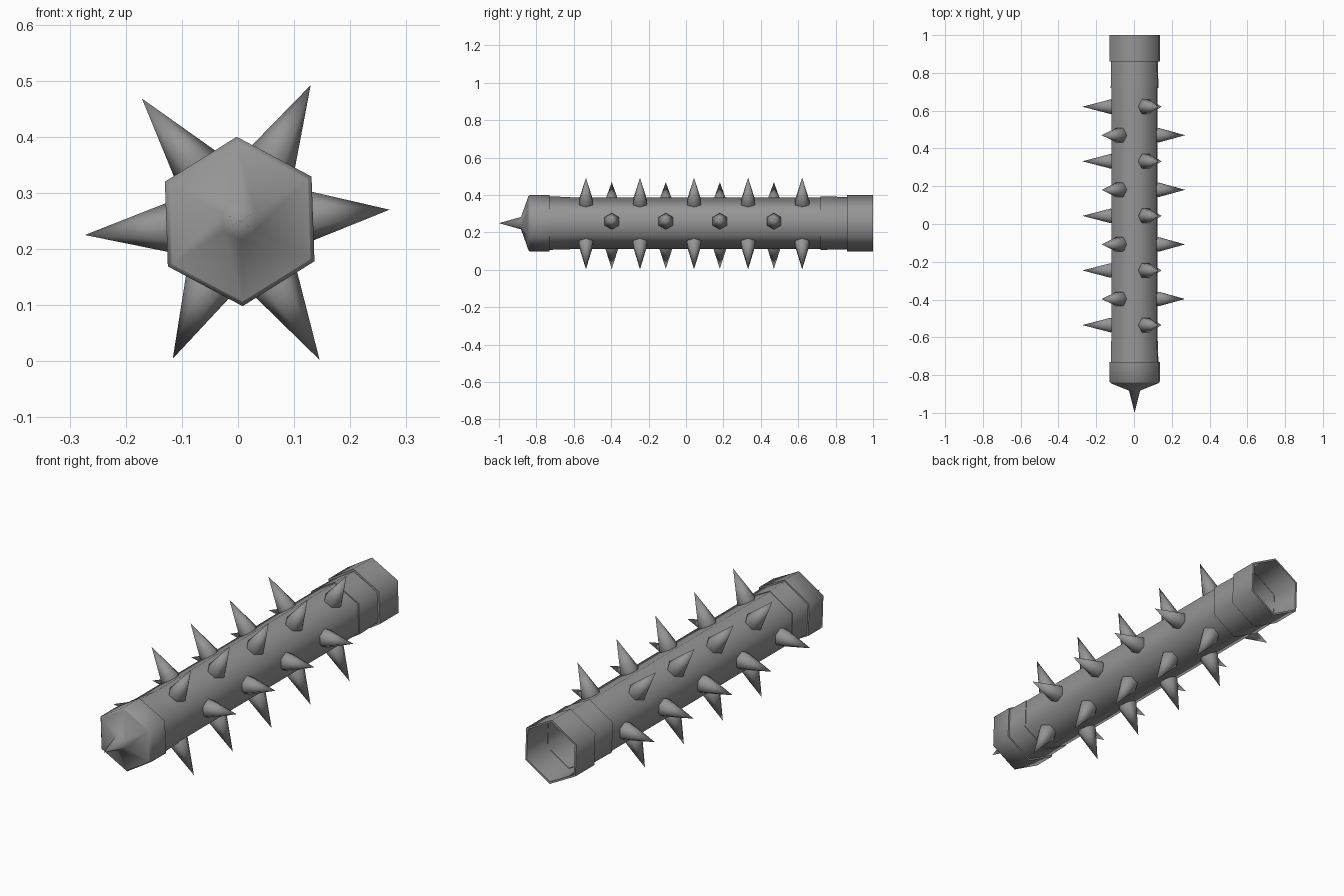
import bpy
import bmesh
from math import cos, sin, radians
from mathutils import Matrix, Vector

if "Cube" in bpy.data.objects:
    bpy.data.objects.remove(bpy.data.objects["Cube"], do_unlink=True)

CENTRE = Vector((0.003, 0, 0.249))
TWIST = 32          # places the tube's ridges

steel = bpy.data.materials.new("grey steel")
steel.use_nodes = True
GREY = (0.3, 0.3, 0.3, 1)
steel.diffuse_color = GREY
steel.node_tree.nodes["Principled BSDF"].inputs["Base Color"].default_value = GREY


def hex_lathe(name, profile, phase=0):
    """Six-sided turning of (radius, y) points around the y axis."""
    bm = bmesh.new()
    rings = []
    for r, y in profile:
        if r == 0:
            rings.append([bm.verts.new((0, y, 0))] * 6)
        else:
            angles = [radians(phase + 60 * i) for i in range(6)]
            rings.append([bm.verts.new((r * cos(a), y, r * sin(a))) for a in angles])
    for a, b in zip(rings, rings[1:]):
        for i in range(6):
            j = (i + 1) % 6
            bm.faces.new(dict.fromkeys((a[i], b[i], b[j], a[j])))
    mesh = bpy.data.meshes.new(name)
    bm.to_mesh(mesh)
    bm.free()
    mesh.materials.append(steel)
    mesh.shade_smooth()
    mesh.set_sharp_from_angle(angle=radians(64))
    return mesh


def place(name, mesh, matrix):
    ob = bpy.data.objects.new(name, mesh)
    ob.matrix_world = matrix
    bpy.context.collection.objects.link(ob)


# Tube, bands, collars, pointed nose and hollow rear socket
parts = {
    "tube_body": [(0.12, -0.7), (0.137, -0.7), (0.137, 0.8)],
    "front_band": [(0.13, -0.74), (0.143, -0.74), (0.14, -0.62), (0.13, -0.62)],
    "front_collar": [(0.143, -0.843), (0.151, -0.835), (0.151, -0.73), (0.13, -0.73)],
    "nose_spike": [(0, -1), (0.033, -0.882), (0.143, -0.843)],
    "rear_band": [(0.13, 0.72), (0.143, 0.72), (0.14, 0.87)],
    "rear_socket": [(0.13, 0.86), (0.151, 0.86), (0.151, 1), (0.141, 1),
                    (0.132, 0.86), (0.132, 0.6), (0, 0.6)],
}
for name, profile in parts.items():
    place(name, hex_lathe(name, profile, TWIST), Matrix.Translation(CENTRE))

# Six staggered rows of spikes: angle around the tube, tip distance
rows = [(4.5, 0.268), (62.5, 0.274), (128.5, 0.28),
        (185, 0.277), (244, 0.272), (300, 0.285)]
for row, (angle, tip) in enumerate(rows):
    t = radians(angle)
    out = Vector((cos(t), 0, sin(t)))
    tangent = Vector((-sin(t), 0, cos(t)))
    turn = Matrix((tangent, out, Vector((0, 1, 0)))).transposed().to_4x4()
    spike = hex_lathe("spike", [(0, 0.1), (0.033, 0.1), (0.044, 0.128), (0, tip)])
    long_row = row % 2 == 1
    for i in range(5 if long_row else 4):
        y = (-0.535 if long_row else -0.397) + 0.289 * i
        place(f"spike_{row + 1}_{i + 1}", spike,
              Matrix.Translation(CENTRE + Vector((0, y, 0))) @ turn)
